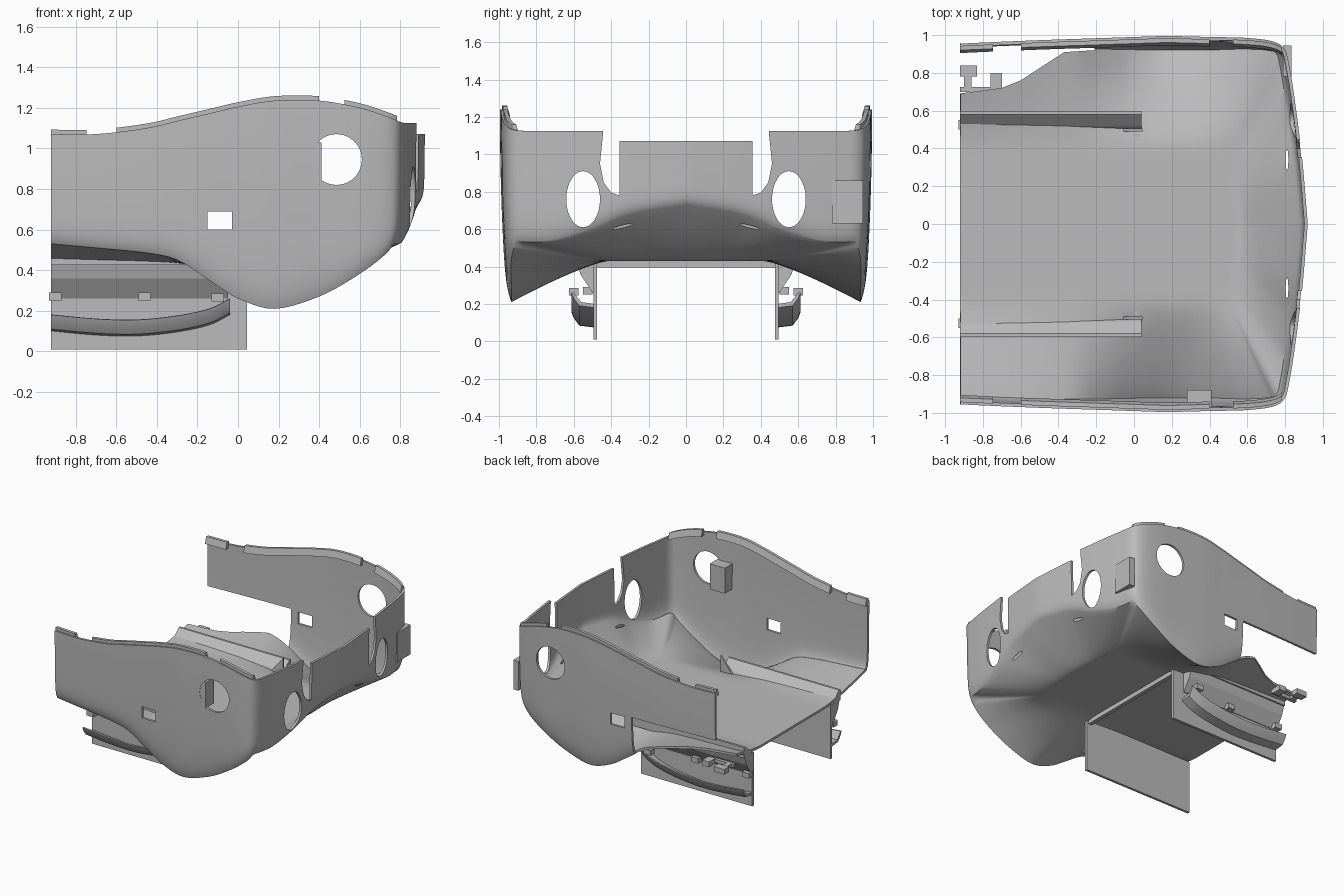
import bpy, bmesh, math
from mathutils import Vector

cube = bpy.data.objects.get("Cube")
if cube:
    bpy.data.objects.remove(cube, do_unlink=True)

grey = bpy.data.materials.new("plain_grey")
grey.use_nodes = True
grey.diffuse_color = (0.5, 0.5, 0.5, 1)
grey.node_tree.nodes["Principled BSDF"].inputs["Base Color"].default_value = (0.5, 0.5, 0.5, 1)


def finish(name, bm, recalc=True):
    if recalc:
        bmesh.ops.recalc_face_normals(bm, faces=bm.faces)
    mesh = bpy.data.meshes.new(name)
    bm.to_mesh(mesh)
    bm.free()
    mesh.materials.append(grey)
    ob = bpy.data.objects.new(name, mesh)
    bpy.context.collection.objects.link(ob)
    return ob


def activate(ob):
    for other in bpy.context.selected_objects:
        other.select_set(False)
    ob.select_set(True)
    bpy.context.view_layer.objects.active = ob


def smooth(ob):
    activate(ob)
    bpy.ops.object.shade_smooth_by_angle(angle=math.radians(35))


def sweep(name, rings):
    """Skin a list of closed cross-sections and cap both ends."""
    bm = bmesh.new()
    rows = [[bm.verts.new(p) for p in ring] for ring in rings]
    n = len(rows[0])
    for a, b in zip(rows, rows[1:]):
        for i in range(n):
            j = (i + 1) % n
            bm.faces.new((a[i], a[j], b[j], b[i]))
    bm.faces.new(rows[0])
    bm.faces.new(rows[-1][::-1])
    return finish(name, bm)


def prism(name, pts, axis, lo, hi):
    """Extrude a 2D outline along one axis."""
    def place(p, d):
        q = list(p)
        q.insert(axis, d)
        return q
    return sweep(name, [[place(p, d) for p in pts] for d in (lo, hi)])


def box(name, x0, x1, y0, y1, z0, z1):
    return prism(name, [(x0, y0), (x1, y0), (x1, y1), (x0, y1)], 2, z0, z1)


def ellipse(cx, cy, rx, ry, n=40):
    return [(cx + rx * math.cos(i * math.tau / n), cy + ry * math.sin(i * math.tau / n))
            for i in range(n)]


def spline(points, steps):
    """Smooth curve through tuples of any length."""
    pts = [Vector(p) for p in points]
    pts = [2 * pts[0] - pts[1]] + pts + [2 * pts[-1] - pts[-2]]
    out = []
    for a, b, c, d in zip(pts, pts[1:], pts[2:], pts[3:]):
        for k in range(steps):
            t = k / steps
            out.append(0.5 * (2 * b + (c - a) * t + (2 * a - 5 * b + 4 * c - d) * t * t
                              + (3 * b - a - 3 * c + d) * t ** 3))
    return out + [pts[-2]]


# Half outline of the shell: x, y, rim height, lower edge height
outline = spline([
    (-.92, .955, 1.07, .53), (-.7, .965, 1.07, .51), (-.45, .975, 1.10, .485),
    (-.3, .98, 1.135, .45), (-.15, .985, 1.17, .355), (0, .99, 1.205, .26),
    (.18, .995, 1.235, .21), (.4, .99, 1.235, .27), (.6, .985, 1.2, .38),
    (.74, .965, 1.155, .48), (.8, .92, 1.13, .53), (.825, .82, 1.125, .53),
    (.845, .7, 1.125, .54), (.872, .5, 1.125, .6), (.895, .3, 1.125, .68),
    (.92, 0, 1.125, .73)], 5)

FLOOR, WALL_ROWS, FLOOR_ROWS = .43, 18, 18


def column(i):
    """Points from the rim down the wall and across the floor to the middle."""
    x, y, top, low = outline[i]
    a, b = outline[max(i - 1, 0)], outline[min(i + 1, len(outline) - 1)]
    inward = Vector((b[1] - a[1], a[0] - b[0])).normalized()
    if i == 0:
        inward = Vector((0, -1))
    if i == len(outline) - 1:
        inward = Vector((-1, 0))
    pts = []
    for k in range(WALL_ROWS + 1):
        u = 1 - (1 - k / WALL_ROWS) ** 1.5
        z = top + (low - top) * u
        p = Vector((x, y)) + inward * (.035 * (top - z) ** 2 + .025 * u ** 14)
        pts.append((p.x, p.y, z))
    edge = Vector(pts[-1][:2])
    middle = Vector((min(x, .3), 0))
    for k in range(1, FLOOR_ROWS + 1):
        s = k / FLOOR_ROWS
        p = edge.lerp(middle, s)
        fall = max(0, 1 - s / .55) ** 1.25
        pts.append((p.x, p.y, FLOOR + (low - FLOOR) * fall))
    return pts


# Main shell: mirrored halves welded into one sheet, then thickened
bm = bmesh.new()
columns = [column(i) for i in range(len(outline))]
for side in (-1, 1):
    rows = [[bm.verts.new((x, y * side, z)) for x, y, z in col] for col in columns]
    for a, b in zip(rows, rows[1:]):
        for k in range(len(a) - 1):
            bm.faces.new((a[k], b[k], b[k + 1], a[k + 1]))
bmesh.ops.remove_doubles(bm, verts=bm.verts, dist=.0005)
bmesh.ops.recalc_face_normals(bm, faces=bm.faces)
if sum(f.normal.z * f.calc_area() for f in bm.faces) > 0:
    bmesh.ops.reverse_faces(bm, faces=bm.faces)
shell = finish("shell", bm, recalc=False)
activate(shell)
solid = shell.modifiers.new("thickness", 'SOLIDIFY')
solid.thickness = .018
solid.offset = -1
bpy.ops.object.modifier_apply(modifier=solid.name)

# Openings in the shell
cutters = [
    prism("round_hole_cutter", ellipse(.485, .945, .125, .125), 1, -1.2, 1.2),
    box("square_hole_cutter", -.15, -.03, -1.2, 1.2, .6, .69),
    box("centre_top_cutter", .7, 1.1, -.36, .36, 1.07, 1.3),
    prism("side_cutaway_cutter", [(-1.1, .67), (-.85, .7), (-.7, .72), (-.6, .76), (-.37, .91),
                                  (-.21, .92), (-.21, 1.2), (-1.1, 1.2)], 2, .1, .7),
]
for side in (-1, 1):
    slot = [(.355, 1.3), (.355, .78), (.4, .795), (.44, .85), (.46, .95), (.445, 1.1), (.44, 1.3)]
    cutters += [
        prism("oval_cutter", ellipse(.55 * side, .76, .09, .15), 0, .7, 1.1),
        prism("slot_cutter", [(y * side, z) for y, z in slot], 0, .7, 1.1),
        prism("slit_cutter", ellipse(.81, .34 * side, .007, .055), 2, .4, .8),
    ]
for cutter in cutters:
    cutter.hide_render = True
    activate(shell)
    cut = shell.modifiers.new("opening", 'BOOLEAN')
    cut.operation = 'DIFFERENCE'
    cut.solver = 'EXACT'
    cut.object = cutter
    bpy.ops.object.modifier_apply(modifier=cut.name)
    bpy.data.objects.remove(cutter, do_unlink=True)
smooth(shell)

# Bumper and skirt line heights along x
bumper_line = spline([(-.92, .16), (-.7, .14), (-.5, .135), (-.3, .155), (-.14, .19), (-.04, .24)], 4)

for side, label in ((-1, "front"), (1, "back")):
    # Rim lip in three lengths
    for part, (lo, hi) in enumerate(((-.93, -.72), (-.62, .41), (.5, .79))):
        rings = []
        for x, y, top, low in outline[:50]:
            if lo <= x <= hi:
                rings.append([(x, side * (y - d), top + h) for d, h in
                              ((.012, -.03), (.012, .022), (.035, .022), (.05, -.03))])
        smooth(sweep(f"{label}_rim_lip_{part + 1}", rings))

    # Upright plate under the floor
    box(f"{label}_lower_plate", -.92, .045, side * .475, side * .495, .01, .43)

    # Ramp rail on the floor, with an upturned end
    rail = [(.5, .425), (.515, .45), (.58, .51), (.597, .51), (.597, .425)]
    prism(f"{label}_floor_rail", [(side * y, z) for y, z in rail], 0, -.92, .04)
    prism(f"{label}_rail_end", [(-.06, .43), (.045, .43), (.045, .56), (.02, .53)], 1,
          side * .49, side * .505)

    # Sloping skirt below the floor
    skirt = [(.585, .425), (.565, .36), (.5, .26), (.49, .26), (.49, .425)]
    prism(f"{label}_skirt", [(side * y, z) for y, z in skirt], 0, -.92, -.05)

    # Curved bumper strip
    smooth(sweep(f"{label}_bumper", [
        [(x, side * y, z + h) for y, h in
         ((.49, -.06), (.57, -.05), (.6, -.01), (.612, .02), (.6, .022), (.585, 0),
          (.56, -.03), (.49, -.04))] for x, z in bumper_line]))

    # Small clips
    for n, (x, y, z) in enumerate(((-.1, .575, .245), (-.9, .5, .25), (-.46, .5, .25))):
        box(f"{label}_clip_{n + 1}", x - .03, x + .03, side * y, side * (y + .05), z, z + .04)

# Cross bar joining the lower plates
box("cross_bar", .0, .03, -.48, .48, .395, .44)

# Block behind the front round hole
box("inner_block", .28, .41, -.985, -.88, .83, 1.03)

# Flat patch on the back end corner
box("corner_patch", .79, .835, .78, .945, .63, .86)

# Loose latch arms in the cutaway
box("latch_arm", -.92, -.83, .78, .84, .39, .43)
box("latch_arm_stem", -.92, -.7, .7, .725, .40, .425)
box("latch_hook", -.76, -.7, .72, .80, .39, .43)
box("latch_link", -.9, -.86, .7, .79, .40, .425)
